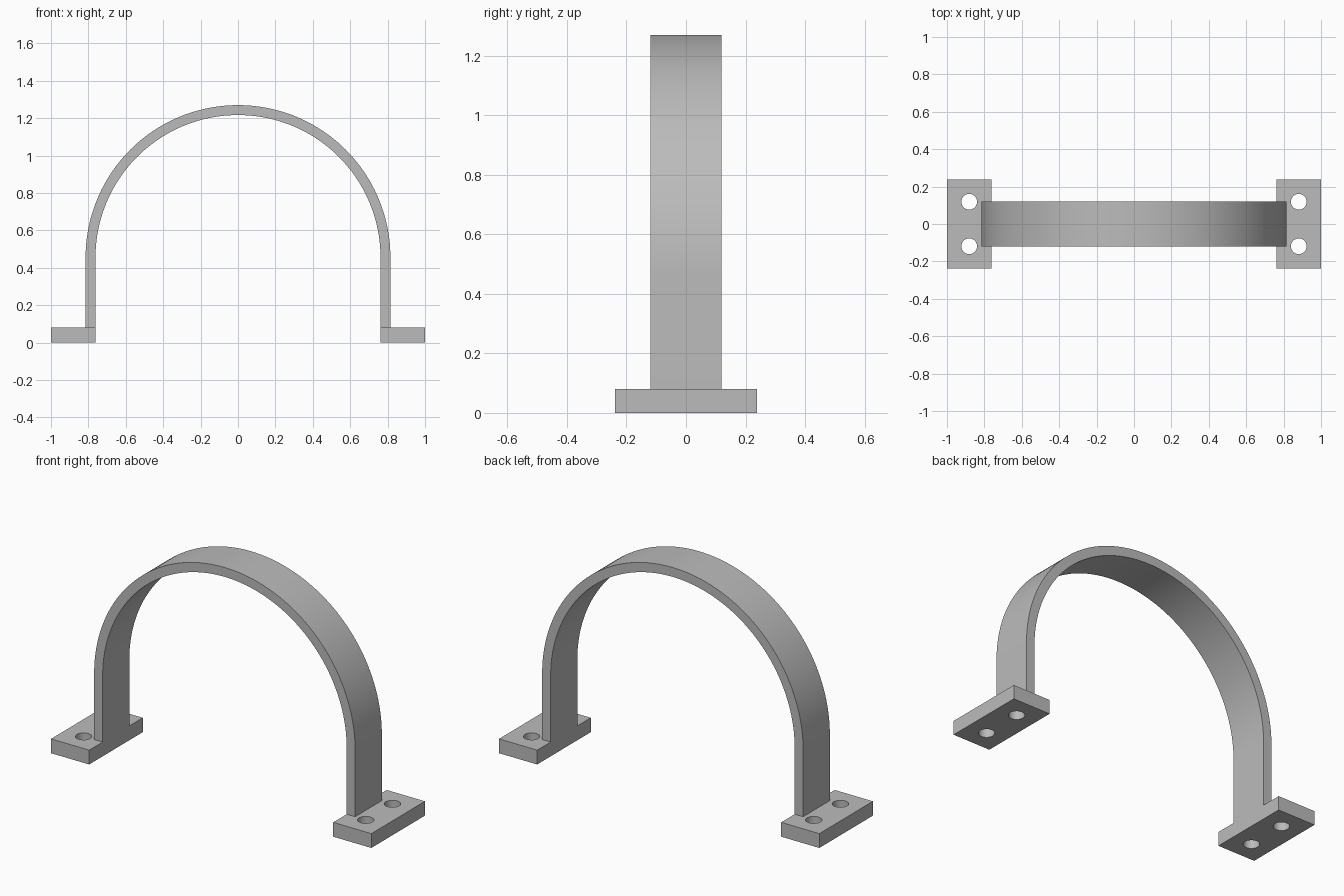
import bpy
import bmesh
from math import pi, sin, cos, radians

cube = bpy.data.objects.get("Cube")
if cube:
    bpy.data.objects.remove(cube, do_unlink=True)

# Main dimensions
R_OUT, R_IN = 0.815, 0.762
CENTRE_Z = 0.455
STRAP_HALF = 0.119
FOOT_HALF, FOOT_H = 0.239, 0.081
HOLE_X, HOLE_Y, HOLE_R = 0.881, 0.119, 0.042
SEGMENTS = 96

grey = bpy.data.materials.new("grey metal")
grey.use_nodes = True
colour = (0.5, 0.5, 0.5, 1)
grey.diffuse_color = colour
grey.node_tree.nodes["Principled BSDF"].inputs["Base Color"].default_value = colour


def add_object(name, bm):
    bmesh.ops.recalc_face_normals(bm, faces=bm.faces)
    mesh = bpy.data.meshes.new(name)
    bm.to_mesh(mesh)
    bm.free()
    mesh.materials.append(grey)
    obj = bpy.data.objects.new(name, mesh)
    bpy.context.collection.objects.link(obj)
    return obj


def activate(obj):
    bpy.ops.object.select_all(action="DESELECT")
    obj.select_set(True)
    bpy.context.view_layer.objects.active = obj


def smooth(obj):
    activate(obj)
    bpy.ops.object.shade_smooth_by_angle(angle=radians(30))


# Strap: a rectangular section swept up one leg, over the arch, down the other
def strap():
    path = [(0, FOOT_H)]
    path += [(pi * i / SEGMENTS, CENTRE_Z) for i in range(SEGMENTS + 1)]
    path += [(pi, FOOT_H)]
    bm = bmesh.new()
    section = [(R_IN, -STRAP_HALF), (R_OUT, -STRAP_HALF),
               (R_OUT, STRAP_HALF), (R_IN, STRAP_HALF)]
    rings = [[bm.verts.new((r * cos(a), y, z + r * sin(a) if 0 < a < pi else z))
              for r, y in section] for a, z in path]
    for a, b in zip(rings, rings[1:]):
        for i in range(4):
            j = (i + 1) % 4
            bm.faces.new((a[i], a[j], b[j], b[i]))
    bm.faces.new(rings[0])
    bm.faces.new(rings[-1])
    smooth(add_object("arched_strap", bm))


# Feet: flat blocks drilled with two bolt holes each
def foot(name, side):
    bm = bmesh.new()
    bmesh.ops.create_cube(bm, size=1)
    bmesh.ops.scale(bm, vec=(1 - R_IN, 2 * FOOT_HALF, FOOT_H), verts=bm.verts)
    bmesh.ops.translate(bm, vec=(side * (1 + R_IN) / 2, 0, FOOT_H / 2), verts=bm.verts)
    block = add_object(name, bm)

    bm = bmesh.new()
    for y in (-HOLE_Y, HOLE_Y):
        made = bmesh.ops.create_cone(bm, cap_ends=True, segments=48, radius1=HOLE_R,
                                     radius2=HOLE_R, depth=4 * FOOT_H)
        bmesh.ops.translate(bm, vec=(side * HOLE_X, y, FOOT_H / 2), verts=made["verts"])
    cutter = add_object("hole_cutter", bm)
    cutter.hide_render = True

    drill = block.modifiers.new("bolt holes", "BOOLEAN")
    drill.operation = "DIFFERENCE"
    drill.solver = "EXACT"
    drill.object = cutter
    activate(block)
    bpy.ops.object.modifier_apply(modifier=drill.name)
    bpy.data.objects.remove(cutter, do_unlink=True)
    smooth(block)


strap()
foot("left_foot", 1)
foot("right_foot", -1)
